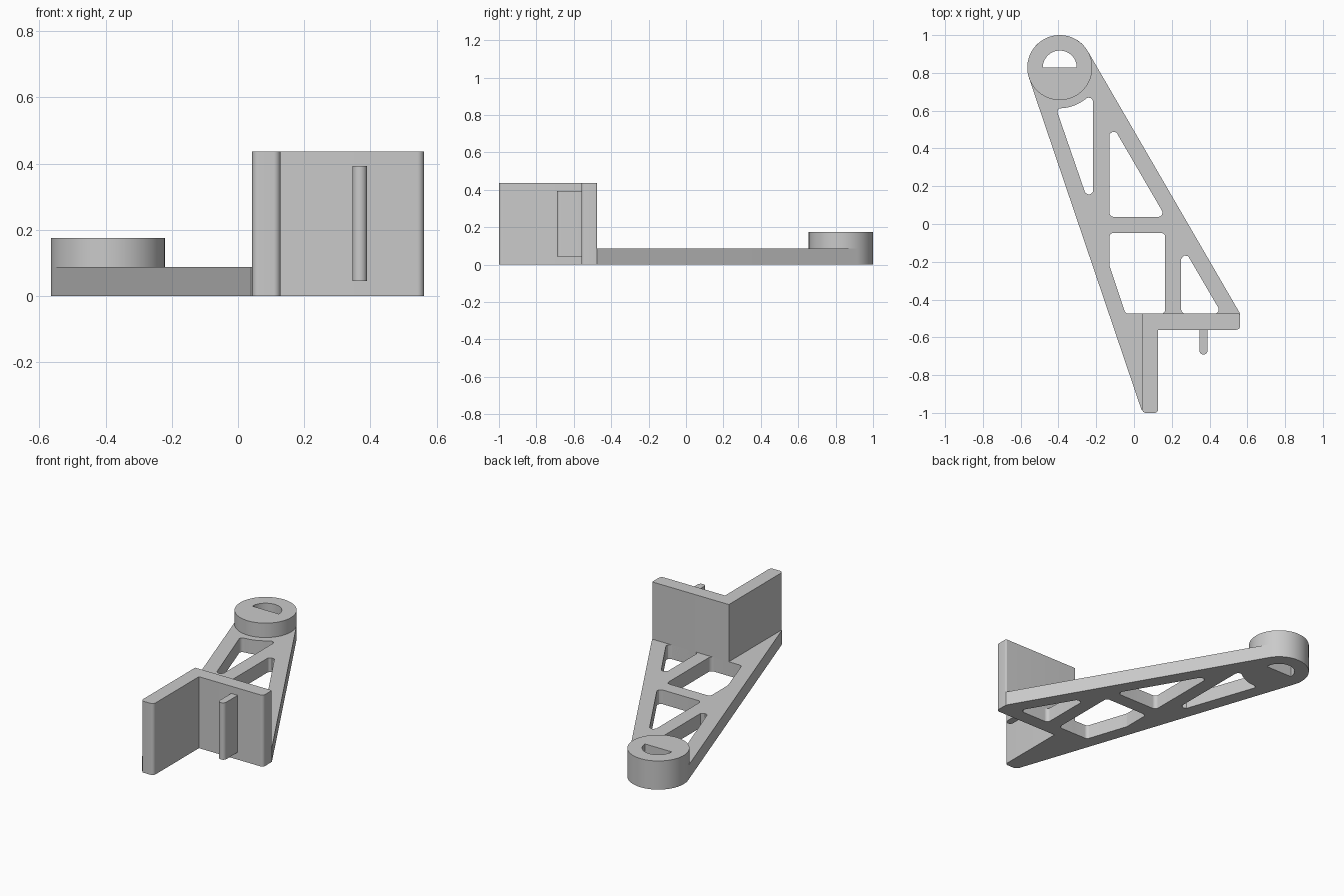
import bpy, bmesh
from math import cos, sin, radians, tan
from mathutils import Vector

old = bpy.data.objects.get("Cube")
if old:
    bpy.data.objects.remove(old, do_unlink=True)

grey = bpy.data.materials.new("plain grey")
grey.use_nodes = True
colour = (0.59, 0.59, 0.59, 1)
grey.diffuse_color = colour
grey.node_tree.nodes["Principled BSDF"].inputs["Base Color"].default_value = colour

PLATE_TOP, BOSS_TOP, WALL_TOP = 0.087, 0.175, 0.437
BOSS = Vector((-0.393, 0.828))
RADIUS = 0.172


def arc(centre, r, start, end, steps):
    """Points along an arc, angles in degrees."""
    angles = [radians(start + (end - start) * i / steps) for i in range(steps + 1)]
    return [Vector((centre[0] + r * cos(a), centre[1] + r * sin(a))) for a in angles]


def rounded(corners, steps=6):
    """Fillet a polygon; each corner is (x, y, radius)."""
    out = []
    for i, (x, y, r) in enumerate(corners):
        p = Vector((x, y))
        if not r:
            out.append(p)
            continue
        a = (Vector(corners[i - 1][:2]) - p).normalized()
        b = (Vector(corners[(i + 1) % len(corners)][:2]) - p).normalized()
        half = a.angle(b) / 2
        centre = p + (a + b).normalized() * (r / sin(half))
        start = p + a * (r / tan(half)) - centre
        end = p + b * (r / tan(half)) - centre
        for k in range(steps + 1):
            direction = start.lerp(end, k / steps).normalized()
            out.append(centre + direction * r)
    return out


def prism(name, loops, z0, z1):
    """Extrude an outline with optional holes between two heights."""
    bm = bmesh.new()
    edges = []
    for loop in loops:
        verts = [bm.verts.new((p.x, p.y, z0)) for p in loop]
        edges += [bm.edges.new((verts[i - 1], verts[i])) for i in range(len(verts))]
    bmesh.ops.triangle_fill(bm, edges=edges, use_beauty=True, normal=(0, 0, 1))
    grown = bmesh.ops.extrude_face_region(bm, geom=bm.faces[:], use_keep_orig=True)
    top = [g for g in grown["geom"] if isinstance(g, bmesh.types.BMVert)]
    bmesh.ops.translate(bm, verts=top, vec=(0, 0, z1 - z0))
    bmesh.ops.recalc_face_normals(bm, faces=bm.faces[:])
    mesh = bpy.data.meshes.new(name)
    bm.to_mesh(mesh)
    bm.free()
    mesh.materials.append(grey)
    obj = bpy.data.objects.new(name, mesh)
    bpy.context.collection.objects.link(obj)
    bpy.ops.object.select_all(action="DESELECT")
    obj.select_set(True)
    bpy.context.view_layer.objects.active = obj
    bpy.ops.object.shade_smooth_by_angle(angle=radians(30))


# Half-round shaft hole shared by the plate and the boss
shaft_hole = arc(BOSS, 0.09, 0, 180, 24)

# Weight-saving windows in the arm
r = 0.022
upper_left = rounded([(-0.217, 0.045, r), (-0.217, 0.69, r)]
                     + [(p.x, p.y, 0) for p in arc(BOSS, 0.215, -54, -86, 8)]
                     + [(-0.412, 0.61, 0.018)])
upper_right = rounded([(-0.13, 0.038, r), (0.167, 0.038, r), (-0.13, 0.549, r)])
middle = rounded([(-0.13, -0.047, r), (0.165, -0.047, r), (0.165, -0.475, r),
                  (-0.045, -0.475, r), (-0.13, -0.22, r)])
lower_right = rounded([(0.25, -0.475, r), (0.465, -0.475, r), (0.25, -0.107, r)])

# Tapered arm, its foot running into the walls
arm = arc(BOSS, RADIUS, 30, 198.7, 48) + [
    Vector(p) for p in ((0.04, -0.985), (0.06, -0.975), (0.06, -0.52),
                        (0.555, -0.52), (0.562, -0.475))]
prism("arm_plate", [arm, shaft_hole, upper_left, upper_right, middle, lower_right],
      0, PLATE_TOP)

# Raised boss at the arm end
prism("boss", [arc(BOSS, RADIUS, 0, 355, 71), shaft_hole], PLATE_TOP, BOSS_TOP)

# L-shaped upright wall
wall = rounded([(0.043, -1, 0.02), (0.128, -1, 0.02), (0.128, -0.56, 0),
                (0.562, -0.56, 0.02), (0.562, -0.475, 0.008), (0.043, -0.475, 0)])
prism("corner_wall", [wall], 0, WALL_TOP)

# Rounded rib on the front of the wall
rib = arc((0.368, -0.669), 0.022, 180, 360, 12) + [Vector((0.39, -0.55)), Vector((0.346, -0.55))]
prism("locating_rib", [rib], 0.045, 0.393)
